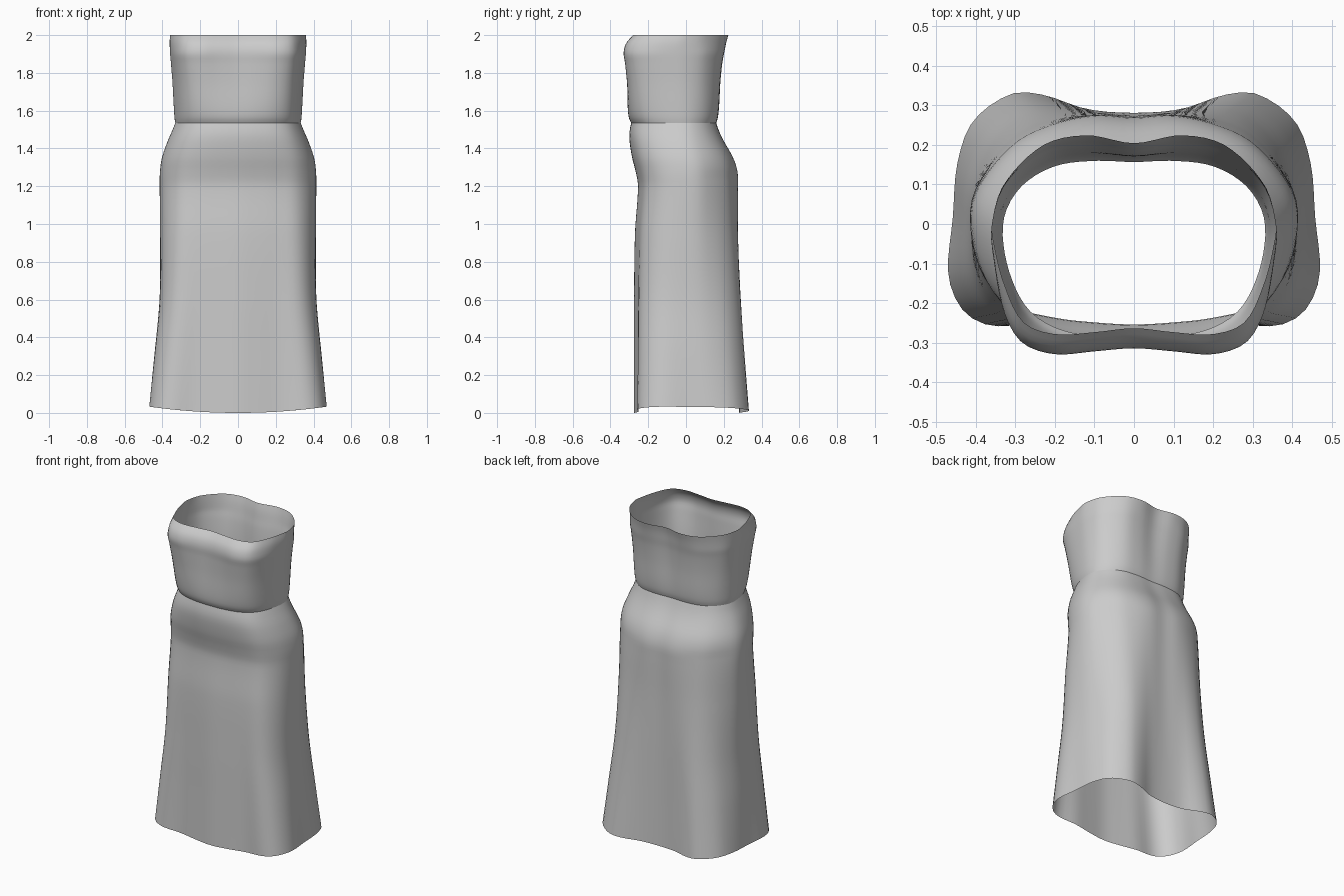
import bpy, bmesh, math

if "Cube" in bpy.data.objects:
    bpy.data.objects.remove(bpy.data.objects["Cube"])

# Half cross-sections (x, y), front centre round to back centre
HEM = [(0, -.275), (.12, -.263), (.23, -.25), (.36, -.257), (.43, -.22), (.468, -.13), (.457, .02),
       (.445, .16), (.405, .265), (.31, .333), (.23, .331), (.12, .295), (0, .285)]
HIP = [(0, -.255), (.1, -.25), (.2, -.238), (.31, -.205), (.385, -.12), (.415, 0), (.4, .09),
       (.3, .21), (.2, .258), (.1, .278), (0, .273)]
WAIST = [(0, -.29), (.1, -.285), (.2, -.262), (.27, -.215), (.315, -.13), (.335, -.03), (.325, .04),
         (.28, .105), (.2, .15), (.1, .163), (0, .16)]
BUST = [(0, -.315), (.1, -.323), (.2, -.33), (.28, -.3), (.325, -.22), (.35, -.08), (.352, 0),
        (.32, .1), (.22, .185), (.11, .2), (0, .185)]
RIM = [(0, -.265), (.1, -.275), (.2, -.28), (.28, -.25), (.33, -.15), (.355, -.05), (.36, 0),
       (.33, .1), (.23, .2), (.12, .225), (0, .205)]

# Silhouette rows: z, half width, front y, back y
SKIRT = [(0, .47, -.275, .333), (.3, .445, -.275, .317), (.6, .42, -.275, .302), (.95, .415, -.27, .285),
         (1.2, .415, -.254, .277), (1.28, .413, -.267, .272), (1.35, .403, -.285, .25),
         (1.44, .372, -.299, .2), (1.49, .35, -.299, .176), (1.535, .332, -.29, .16)]
BODICE = [(1.535, .332, -.29, .16), (1.56, .336, -.303, .168), (1.62, .34, -.312, .175),
          (1.75, .347, -.318, .182), (1.85, .355, -.325, .192), (1.91, .36, -.33, .203),
          (1.96, .362, -.315, .213), (2, .36, -.28, .224)]
N = 40


def hermite(rows, t):
    """Smooth interpolation of rows keyed on their first value."""
    i = max(k for k in range(len(rows) - 1) if k == 0 or rows[k][0] <= t)

    def slope(k, c):
        a, b = max(k - 1, 0), min(k + 1, len(rows) - 1)
        return (rows[b][c] - rows[a][c]) / (rows[b][0] - rows[a][0])
    h = rows[i + 1][0] - rows[i][0]
    u = (t - rows[i][0]) / h
    return [rows[i][c] * (1 + 2 * u) * (1 - u) ** 2 + slope(i, c) * h * u * (1 - u) ** 2
            + rows[i + 1][c] * u * u * (3 - 2 * u) - slope(i + 1, c) * h * u * u * (1 - u)
            for c in range(1, len(rows[0]))]


def section(pts):
    """Smooth half outline, evenly spaced, normalised to a unit box."""
    ext = [(-pts[1][0], pts[1][1])] + pts + [(-pts[-2][0], pts[-2][1])]
    rows, d = [], 0
    for k, p in enumerate(ext):
        if k:
            d += math.dist(p, ext[k - 1])
        rows.append((d, *p))
    lo, hi = rows[1][0], rows[-2][0]
    out = [hermite(rows, lo + (hi - lo) * k / N) for k in range(N + 1)]
    out[0][0] = out[-1][0] = 0
    w = max(p[0] for p in out)
    f, b = min(p[1] for p in out), max(p[1] for p in out)
    return [(x / w, (y - f) / (b - f)) for x, y in out]


def tube(name, rows, keys, steps, hem=0):
    """Skin an open tube whose outline blends between the key sections."""
    keys = [(z, section(s)) for z, s in keys]
    bm = bmesh.new()
    rings = []
    z0, z1 = rows[0][0], rows[-1][0]
    for s in range(steps + 1):
        z = z0 + (z1 - z0) * s / steps
        w, f, b = hermite(rows, z)
        k = max(j for j in range(len(keys) - 1) if j == 0 or keys[j][0] <= z)
        u = (z - keys[k][0]) / (keys[k + 1][0] - keys[k][0])
        half = []
        for p, q in zip(keys[k][1], keys[k + 1][1]):
            x, y = p[0] + (q[0] - p[0]) * u, p[1] + (q[1] - p[1]) * u
            lift = hem * x * x * max(0, 1 - z / .8)
            half.append((x * w, f + (b - f) * y, z + lift))
        full = half + [(-x, y, h) for x, y, h in half[-2:0:-1]]
        rings.append([bm.verts.new(v) for v in full])
    n = len(rings[0])
    for a, c in zip(rings, rings[1:]):
        for j in range(n):
            bm.faces.new((a[j], a[(j + 1) % n], c[(j + 1) % n], c[j]))
    me = bpy.data.meshes.new(name)
    bm.to_mesh(me)
    bm.free()
    ob = bpy.data.objects.new(name, me)
    bpy.context.collection.objects.link(ob)
    for p in me.polygons:
        p.use_smooth = True
    return ob


# Flared skirt with a curved hem, and the strapless bodice above the waist seam
tube("skirt", SKIRT, [(0, HEM), (1.25, HIP), (1.535, WAIST)], 60, hem=.033)
tube("bodice", BODICE, [(1.535, WAIST), (1.9, BUST), (2, RIM)], 30)
